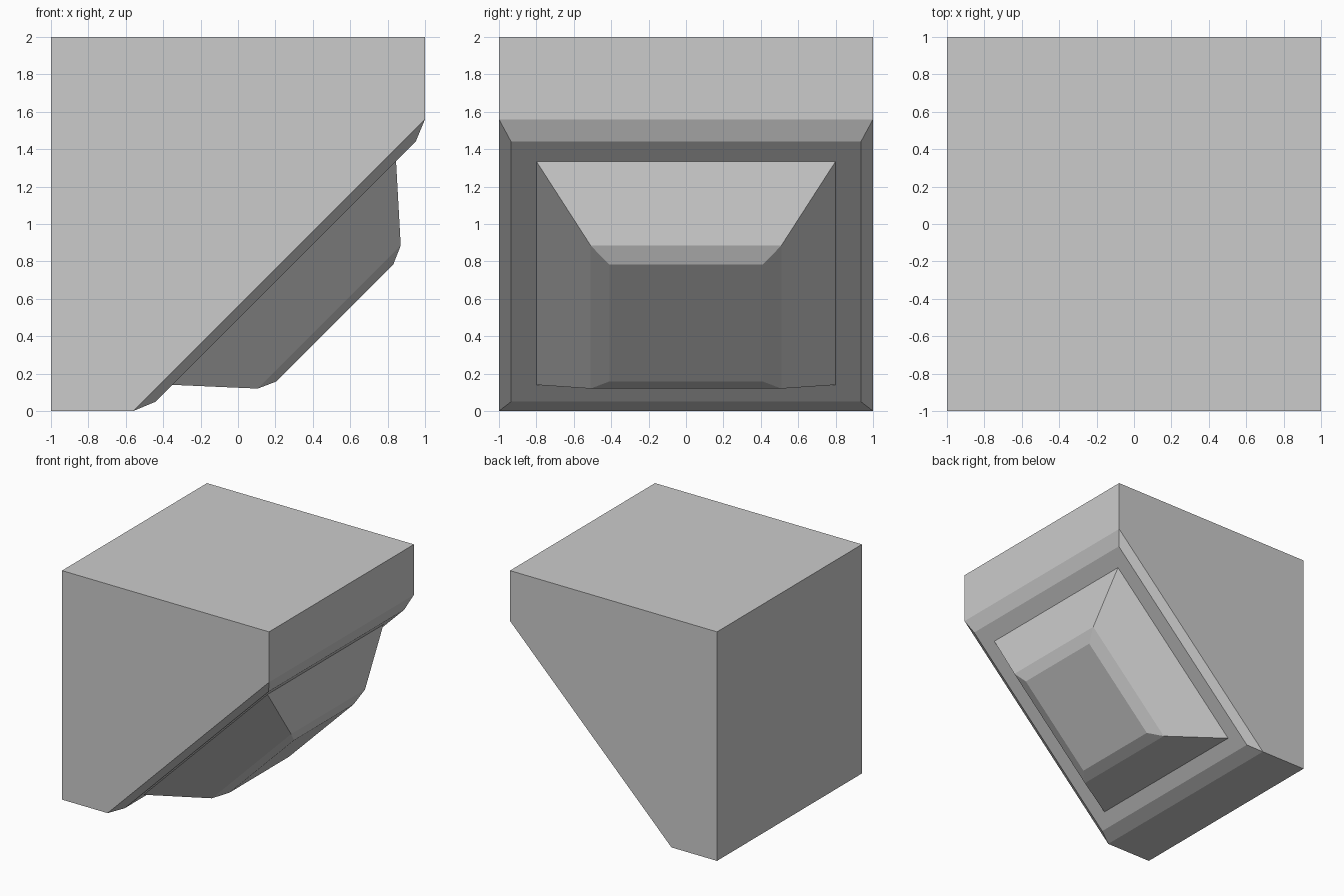
import bpy, bmesh

if "Cube" in bpy.data.objects:
    bpy.data.objects.remove(bpy.data.objects["Cube"])

bm = bmesh.new()


def ring(low, high, half_width):
    """Rectangle on the slope, given by its low and high (x, z) ends."""
    (xl, zl), (xh, zh) = low, high
    w = half_width
    return [bm.verts.new(p) for p in
            ((xl, -w, zl), (xh, -w, zh), (xh, w, zh), (xl, w, zl))]


def bridge(a, b):
    for i in range(4):
        j = (i + 1) % 4
        bm.faces.new((a[i], a[j], b[j], b[i]))


# Slope rings: block edge, bevelled plate, boss foot, boss shoulder, boss top
rings = [ring(*r) for r in (
    ((-0.56, 0.0), (1.0, 1.56), 1.0),
    ((-0.44, 0.05), (0.95, 1.44), 0.935),
    ((-0.35, 0.14), (0.845, 1.335), 0.8),
    ((0.105, 0.12), (0.87, 0.885), 0.51),
    ((0.205, 0.158), (0.83, 0.783), 0.41),
)]
for a, b in zip(rings, rings[1:]):
    bridge(a, b)
bm.faces.new(rings[-1])

# Block with the slope left open for the rings
f_low, f_high, b_high, b_low = rings[0]
corners = ((1, 2), (-1, 2), (-1, 0))
front = [f_low, f_high] + [bm.verts.new((x, -1, z)) for x, z in corners]
back = [b_low, b_high] + [bm.verts.new((x, 1, z)) for x, z in corners]
bm.faces.new(front)
bm.faces.new(back)
for i in range(1, 5):
    j = (i + 1) % 5
    bm.faces.new((front[i], front[j], back[j], back[i]))

bmesh.ops.recalc_face_normals(bm, faces=bm.faces)
mesh = bpy.data.meshes.new("sloped_block")
bm.to_mesh(mesh)
bm.free()
block = bpy.data.objects.new("sloped_block", mesh)
bpy.context.collection.objects.link(block)
